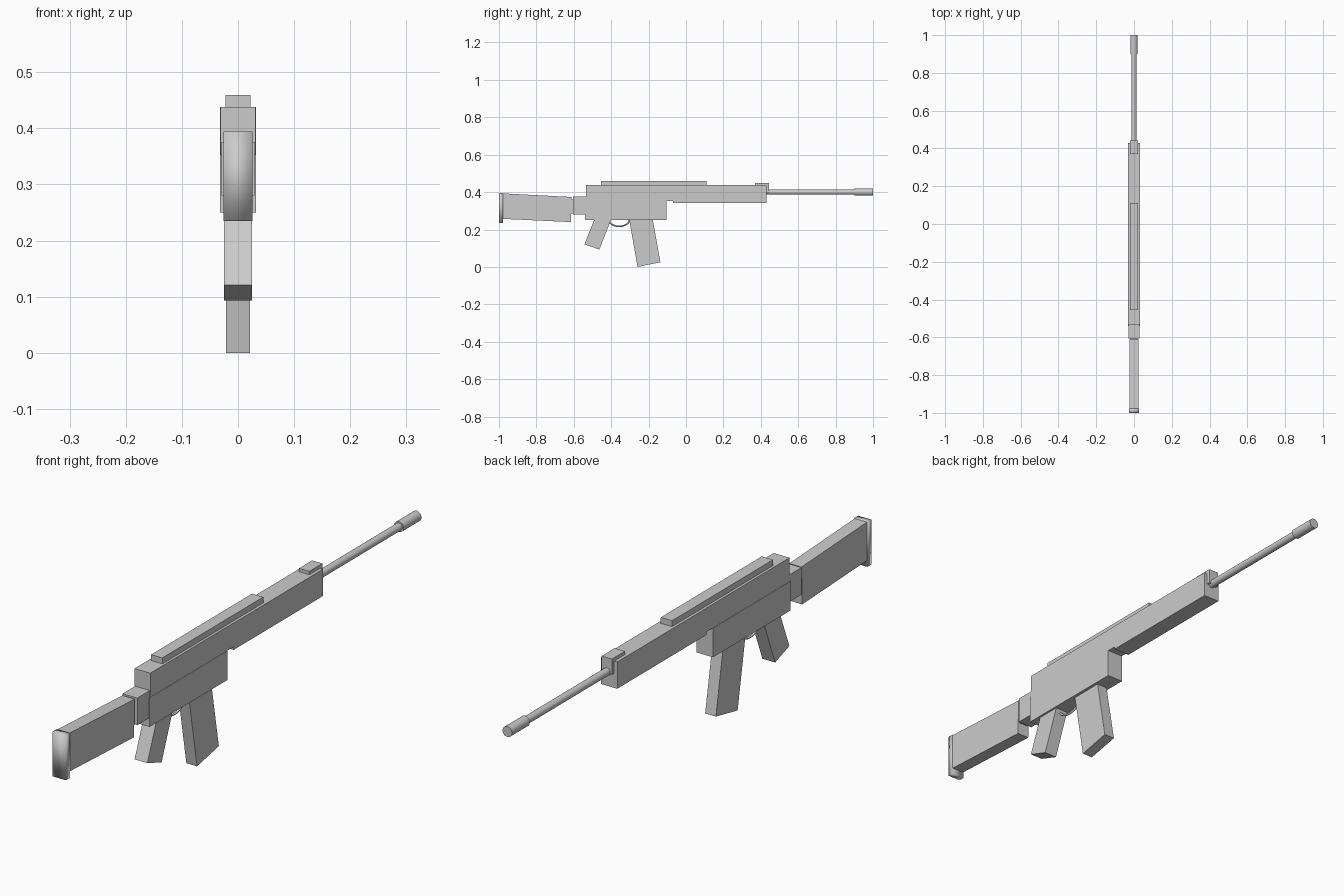
import bpy, math
from mathutils import Matrix

if "Cube" in bpy.data.objects:
    bpy.data.objects.remove(bpy.data.objects["Cube"])

grey = bpy.data.materials.new("plain grey")
grey.diffuse_color = (0.6, 0.6, 0.6, 1)
grey.use_nodes = True
grey.node_tree.nodes["Principled BSDF"].inputs["Base Color"].default_value = grey.diffuse_color


def prism(name, half_width, profile, smooth=False):
    """Extrude a side outline of (y, z) points across x."""
    n = len(profile)
    verts = [(s * half_width, y, z) for s in (-1, 1) for y, z in profile]
    faces = [tuple(range(n)), tuple(range(2 * n - 1, n - 1, -1))]
    faces += [(i, i + n, (i + 1) % n + n, (i + 1) % n) for i in range(n)]
    mesh = bpy.data.meshes.new(name)
    mesh.from_pydata(verts, [], faces)
    mesh.validate()
    obj = bpy.data.objects.new(name, mesh)
    bpy.context.collection.objects.link(obj)
    mesh.materials.append(grey)
    # outward normals
    import bmesh
    bm = bmesh.new()
    bm.from_mesh(mesh)
    bmesh.ops.recalc_face_normals(bm, faces=bm.faces)
    for f in bm.faces:
        f.smooth = smooth
    bm.to_mesh(mesh)
    bm.free()
    return obj


def box(name, half_width, y0, y1, z0, z1, smooth=False):
    return prism(name, half_width, [(y0, z0), (y1, z0), (y1, z1), (y0, z1)], smooth)


def tube(name, radius, y0, y1, z):
    """Cylinder lying along y."""
    bpy.ops.mesh.primitive_cylinder_add(vertices=24, radius=radius, depth=y1 - y0)
    obj = bpy.context.object
    obj.name = name
    obj.data.transform(Matrix.Translation((0, (y0 + y1) / 2, z))
                       @ Matrix.Rotation(math.pi / 2, 4, 'X'))
    obj.data.materials.append(grey)
    bpy.ops.object.shade_smooth_by_angle(angle=math.radians(40))
    return obj


# Body
box("upper_receiver", 0.031, -0.535, -0.07, 0.353, 0.438)
box("lower_receiver", 0.032, -0.54, -0.105, 0.25, 0.353)
box("handguard", 0.032, -0.07, 0.43, 0.343, 0.438)
box("top_rail", 0.022, -0.455, 0.11, 0.438, 0.459)

# Front sight base wraps over the handguard end
prism("front_sight", 0.02, [(0.37, 0.436), (0.428, 0.436), (0.428, 0.395),
                            (0.443, 0.395), (0.443, 0.45), (0.37, 0.45)])

# Barrel and muzzle
tube("barrel", 0.0135, 0.42, 0.91, 0.4)
tube("muzzle", 0.0185, 0.9, 1.0, 0.4)

# Stock
box("stock_collar", 0.029, -0.605, -0.535, 0.28, 0.376)
box("stock_link", 0.018, -0.625, -0.6, 0.285, 0.36)
prism("stock", 0.024, [(-0.98, 0.257), (-0.616, 0.24), (-0.612, 0.374), (-0.98, 0.393)])
box("butt_plate", 0.026, -1.0, -0.978, 0.235, 0.394, smooth=True)

# Grip and magazine, slanted opposite ways
prism("grip", 0.025, [(-0.49, 0.255), (-0.543, 0.121), (-0.463, 0.093), (-0.40, 0.255)])
prism("magazine", 0.021, [(-0.304, 0.255), (-0.259, 0.0), (-0.137, 0.025), (-0.178, 0.255)])

# Trigger guard: thin half loop
curve = bpy.data.curves.new("trigger_guard", 'CURVE')
curve.dimensions = '3D'
curve.bevel_depth = 0.004
curve.bevel_resolution = 2
curve.use_fill_caps = True
spline = curve.splines.new('POLY')
spline.points.add(16)
for i, p in enumerate(spline.points):
    a = math.pi * i / 16
    p.co = (0, -0.357 - 0.055 * math.cos(a), 0.253 - 0.036 * math.sin(a), 1)
curve.materials.append(grey)
bpy.context.collection.objects.link(bpy.data.objects.new("trigger_guard", curve))
